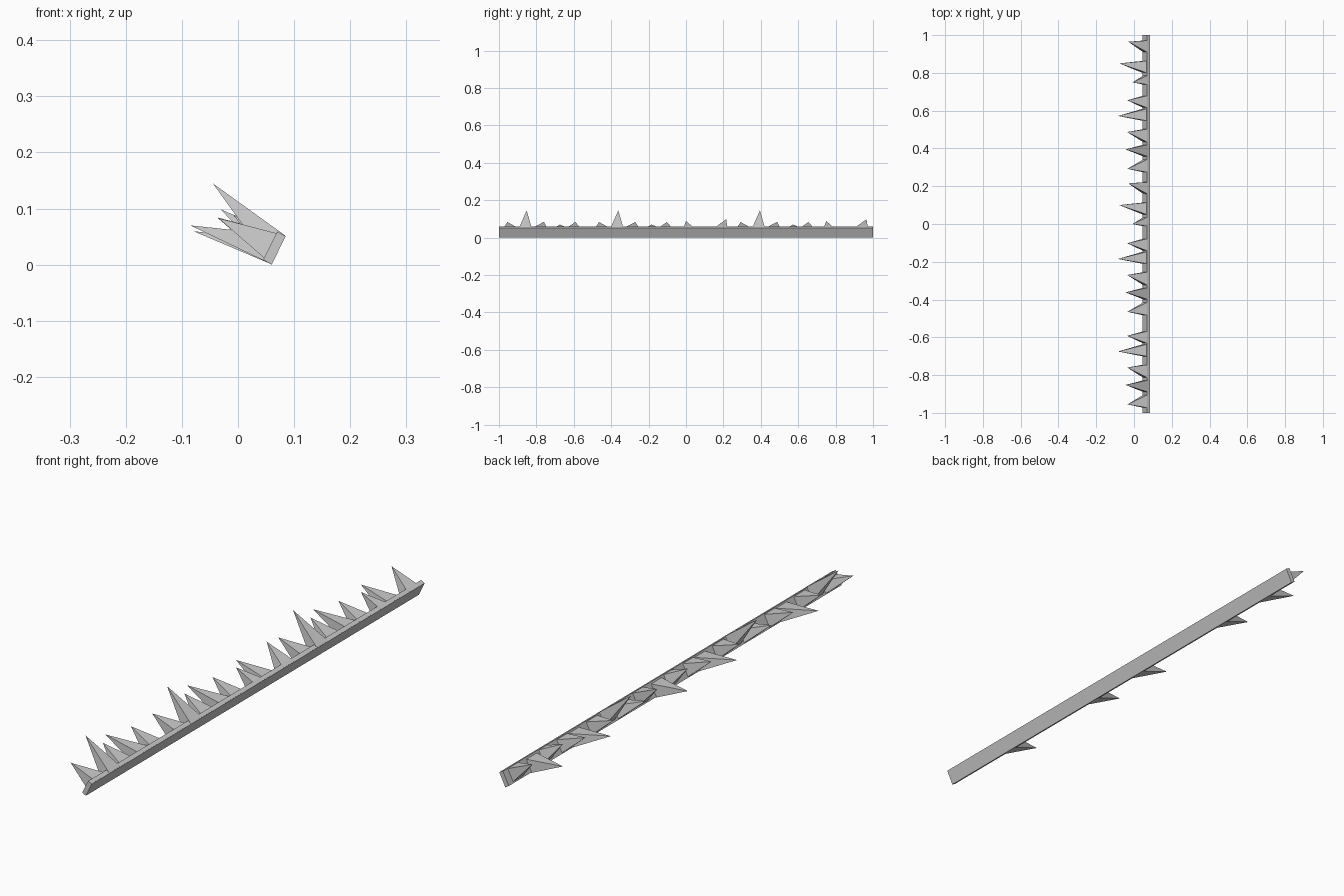
import bpy

if "Cube" in bpy.data.objects:
    bpy.data.objects.remove(bpy.data.objects["Cube"])

# Tilted strip cross-section (x, z): outer low, outer high, inner high, inner low
OUT_LOW, OUT_HIGH = (0.060, 0.0), (0.085, 0.051)
IN_HIGH, IN_LOW = (0.070, 0.059), (0.045, 0.009)


def make_mesh(name, verts, faces):
    mesh = bpy.data.meshes.new(name)
    mesh.from_pydata(verts, [], faces)
    mesh.update()
    obj = bpy.data.objects.new(name, mesh)
    bpy.context.collection.objects.link(obj)
    return obj


# Backing strip: section extruded along y
section = [OUT_LOW, OUT_HIGH, IN_HIGH, IN_LOW]
verts = [(x, y, z) for y in (-1, 1) for x, z in section]
sides = [(i, i + 4, (i + 1) % 4 + 4, (i + 1) % 4) for i in range(4)]
make_mesh("backing_strip", verts, sides + [(0, 1, 2, 3), (7, 6, 5, 4)])


def spike(name, tip, y0, y1):
    """Four-sided pyramid rooted just inside the strip's outer face."""
    (xl, zl), (xh, zh) = OUT_LOW, OUT_HIGH
    e = 0.001
    base = [(xl - e, y0, zl + e), (xl - e, y1, zl + e),
            (xh - e, y1, zh + e), (xh - e, y0, zh + e)]
    make_mesh(name, base + [tip],
              [(3, 2, 1, 0), (0, 1, 4), (1, 2, 4), (2, 3, 4), (3, 0, 4)])


# Spike patterns: (tip y offset, tip x, tip z, base start, base end)
LONG_RUN = [
    (0.0, -0.035, 0.083, -0.020, 0.056),
    (0.103, -0.045, 0.145, 0.062, 0.130),
    (0.195, -0.036, 0.084, 0.135, 0.212),
    (0.280, -0.085, 0.070, 0.252, 0.322),
    (0.363, -0.036, 0.083, 0.318, 0.390),
]
SHORT_RUN = [
    (0.0, -0.008, 0.088, -0.014, 0.042),
    (0.100, -0.078, 0.059, 0.045, 0.115),
    (0.215, -0.030, 0.098, 0.152, 0.222),
]

# Repeat the runs along the strip
runs = [(-0.955, LONG_RUN), (-0.465, LONG_RUN), (0.0, SHORT_RUN),
        (0.292, LONG_RUN), (0.750, SHORT_RUN)]
count = 0
for start, run in runs:
    for dy, tx, tz, b0, b1 in run:
        count += 1
        spike(f"spike_{count:02d}", (tx, start + dy, tz), start + b0, start + b1)
